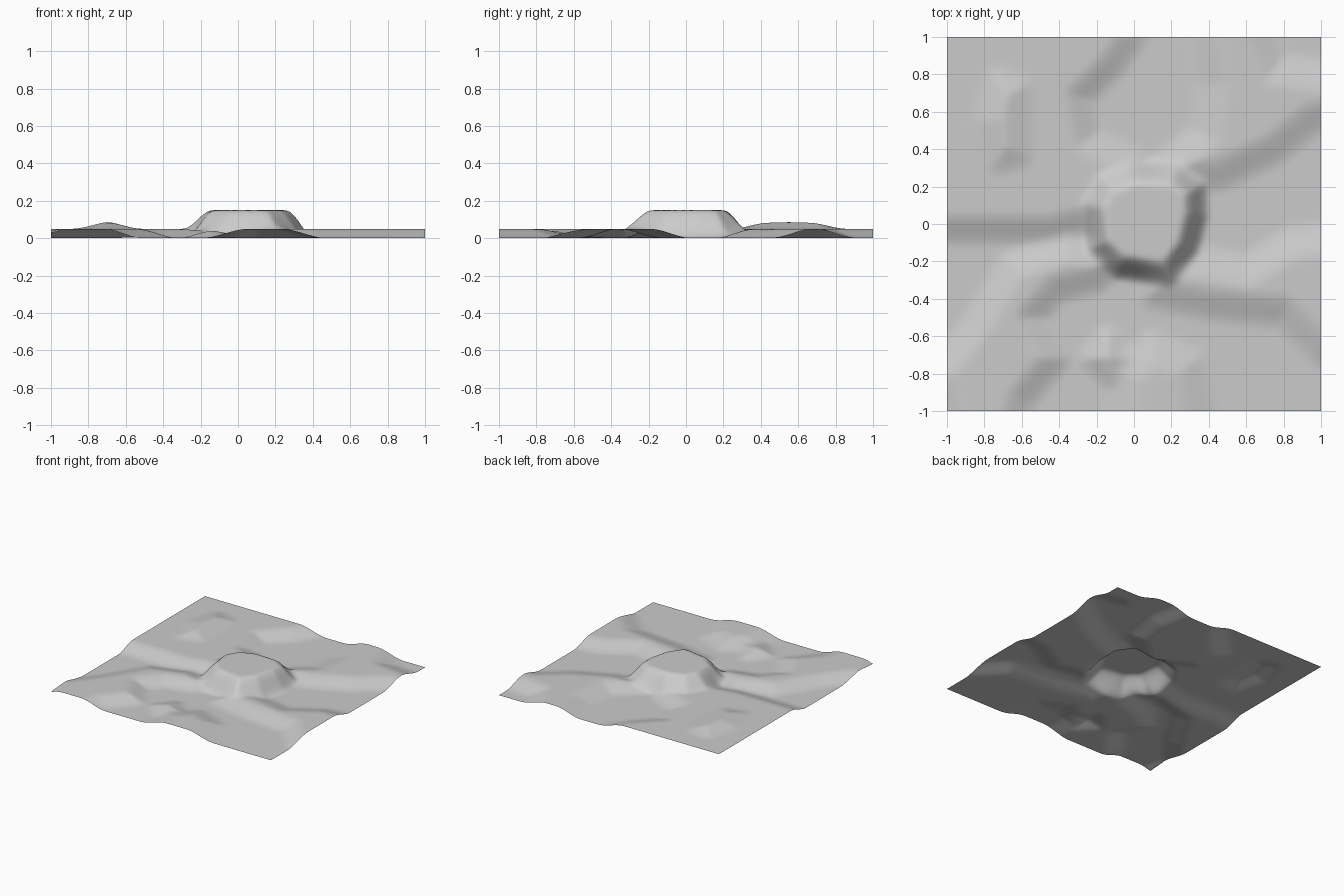
import bpy, math

if "Cube" in bpy.data.objects:
    bpy.data.objects.remove(bpy.data.objects["Cube"])

N = 180  # grid resolution


def signed_distance(x, y, poly):
    """Positive inside the outline, negative outside."""
    best, inside = 1e9, False
    for i, (ax, ay) in enumerate(poly):
        bx, by = poly[i - 1]
        dx, dy = bx - ax, by - ay
        t = max(0, min(1, ((x - ax) * dx + (y - ay) * dy) / (dx * dx + dy * dy)))
        best = min(best, math.hypot(x - ax - t * dx, y - ay - t * dy))
        if (ay > y) != (by > y) and x < ax + dx * (y - ay) / dy:
            inside = not inside
    return best if inside else -best


def ramp(d, width):
    t = max(0, min(1, d / width + 0.5))
    return t * t * (3 - 2 * t)


# Outlines of the raised ground: (points, height, slope width)
regions = [
    # north-west flat
    ([(-1.2, -.03), (-.45, -.03), (-.1, .05), (0, .33), (-.25, .45), (-.29, .68),
      (-.1, .87), (.12, 1.2), (-1.2, 1.2)], .05, .2),
    # north-east flat
    ([(.33, 1.2), (.6, 1.2), (.75, .83), (1.2, .77), (1.2, .62), (.95, .56), (.75, .4),
      (.45, .26), (.1, .25), (.38, .48), (.42, .75)], .05, .22),
    # south-west diagonal bank
    ([(-1.05, -.8), (-.85, -.55), (-.65, -.22), (-.35, -.12), (-.1, -.2), (-.2, -.29),
      (-.42, -.35), (-.55, -.5), (-.42, -.72), (-.6, -.93), (-.68, -1.2), (-.95, -1.2)], .05, .2),
    # south-east bank
    ([(.1, -.2), (.35, -.2), (.6, -.25), (.85, -.1), (1.2, -.05), (1.2, -.72), (1, -.67),
      (.8, -.47), (.4, -.43), (.1, -.37)], .05, .22),
    # front rise
    ([(-.08, -1.2), (-.06, -.8), (.1, -.66), (.3, -.75), (.4, -1.2)], .05, .24),
    # small front mound
    ([(-.22, -.72), (-.14, -.62), (-.06, -.72), (-.13, -.8)], .045, .2),
    # central plateau
    ([(-.22, .1), (-.2, -.12), (-.08, -.23), (.18, -.27), (.29, -.13), (.335, .05),
      (.33, .19), (.22, .27), (0, .28), (-.15, .22)], .15, .15),
]
# extra mound on the north-west flat
mound = [(-.72, .35), (-.62, .38), (-.62, .72), (-.72, .75), (-.78, .55)]


def height(x, y):
    low = 1.0
    for poly, h, w in regions[:-1]:
        low *= 1 - ramp(signed_distance(x, y, poly), w)
    z = .05 * (1 - low)
    poly, h, w = regions[-1]
    z += (h - z) * ramp(signed_distance(x, y, poly), w)
    return z + .04 * ramp(signed_distance(x, y, mound), .22)


verts, faces = [], []
for j in range(N + 1):
    for i in range(N + 1):
        x, y = 2 * i / N - 1, 2 * j / N - 1
        verts.append([x, y, height(x, y)])
for j in range(N):
    for i in range(N):
        a = j * (N + 1) + i
        faces.append((a, a + 1, a + N + 2, a + N + 1))

# Soften creases
for _ in range(6):
    z = [v[2] for v in verts]
    for j in range(N + 1):
        for i in range(N + 1):
            near = [z[b * (N + 1) + a] for a, b in ((i - 1, j), (i + 1, j), (i, j - 1), (i, j + 1))
                    if 0 <= a <= N and 0 <= b <= N]
            k = j * (N + 1) + i
            verts[k][2] = .4 * z[k] + .6 * sum(near) / len(near)

mesh = bpy.data.meshes.new("terrain")
mesh.from_pydata(verts, [], faces)
for p in mesh.polygons:
    p.use_smooth = True
terrain = bpy.data.objects.new("terrain", mesh)
bpy.context.collection.objects.link(terrain)

grey = bpy.data.materials.new("light grey")
grey.diffuse_color = (.6, .6, .6, 1)
grey.use_nodes = True
grey.node_tree.nodes["Principled BSDF"].inputs["Base Color"].default_value = grey.diffuse_color
mesh.materials.append(grey)
